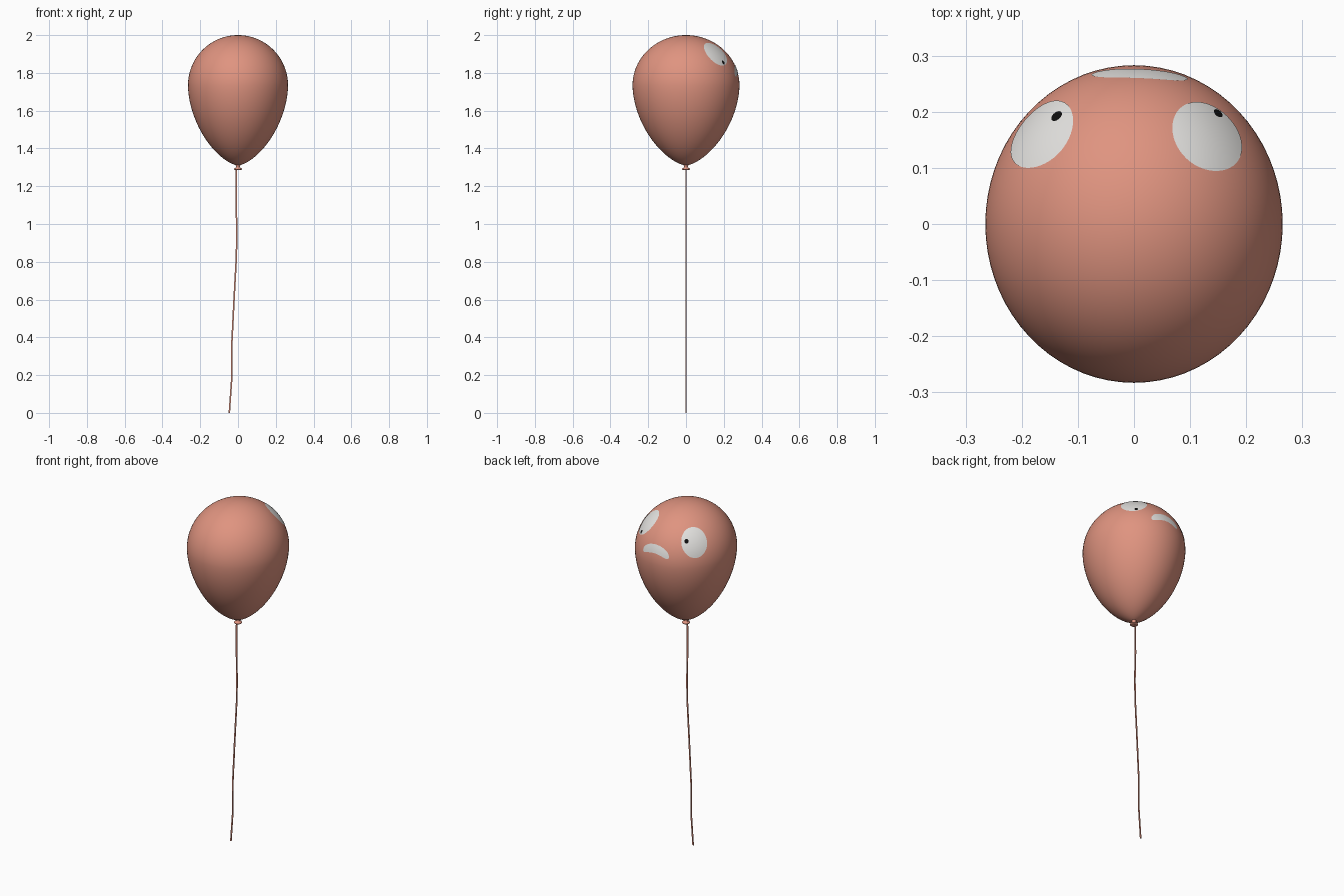
import bpy, bmesh, math
from mathutils import Vector

if "Cube" in bpy.data.objects:
    bpy.data.objects.remove(bpy.data.objects["Cube"])

RX, RY, RZ = 0.265, 0.283, 0.266     # balloon radii
MID = Vector((0, 0, 1.734))          # widest level
BOTTOM = 1.31


def material(name, rgb):
    m = bpy.data.materials.new(name)
    m.diffuse_color = (*rgb, 1)
    m.use_nodes = True
    m.node_tree.nodes["Principled BSDF"].inputs["Base Color"].default_value = m.diffuse_color
    return m


SALMON = material("salmon rubber", (0.74, 0.295, 0.215))
WHITE = material("white paint", (0.78, 0.77, 0.75))
BLACK = material("black paint", (0.004, 0.004, 0.004))


def make(name, bm, mat, smooth=True):
    me = bpy.data.meshes.new(name)
    bm.to_mesh(me)
    bm.free()
    me.materials.append(mat)
    for p in me.polygons:
        p.use_smooth = smooth
    ob = bpy.data.objects.new(name, me)
    bpy.context.collection.objects.link(ob)
    return ob


def lathe(name, profile, sx, sy, mat, n=72):
    """Turn (radius, z) points around z, with closed ends."""
    bm = bmesh.new()
    rings = [[bm.verts.new((r * sx * math.cos(2 * math.pi * i / n),
                            r * sy * math.sin(2 * math.pi * i / n), z))
              for i in range(n)] for r, z in profile]
    for a, b in zip(rings, rings[1:]):
        for i in range(n):
            j = (i + 1) % n
            bm.faces.new((a[i], a[j], b[j], b[i]))
    bm.faces.new(rings[0])
    bm.faces.new(rings[-1])
    bmesh.ops.recalc_face_normals(bm, faces=bm.faces)
    return make(name, bm, mat)


def on_skin(p, lift):
    """Push a point radially onto the upper ellipsoid, slightly raised."""
    d = Vector(p) - MID
    k = math.sqrt((d.x / RX) ** 2 + (d.y / RY) ** 2 + (d.z / RZ) ** 2)
    return MID + d / k * (1 + lift)


def patch(name, grid, mat, lift):
    """Painted patch: a grid of points wrapped over the skin."""
    bm = bmesh.new()
    rows = [[bm.verts.new(on_skin(p, lift)) for p in row] for row in grid]
    for a, b in zip(rows, rows[1:]):
        for i in range(len(a) - 1):
            bm.faces.new((a[i], a[i + 1], b[i + 1], b[i]))
    bmesh.ops.remove_doubles(bm, verts=bm.verts, dist=1e-5)
    bm.normal_update()
    for f in bm.faces:
        if f.normal.dot(f.calc_center_median() - MID) < 0:
            f.normal_flip()
    return make(name, bm, mat)


def oval(name, x, y, wide, tall, mat, lift):
    """Oval patch centred at (x, y) seen from above."""
    z = MID.z + RZ * math.sqrt(1 - (x / RX) ** 2 - (y / RY) ** 2)
    c = Vector((x, y, z))
    n = Vector((x / RX ** 2, y / RY ** 2, (z - MID.z) / RZ ** 2)).normalized()
    side = Vector((0, 0, 1)).cross(n).normalized()
    up = n.cross(side)
    grid = [[c + side * wide * k / 8 * math.cos(math.pi * i / 24)
             + up * tall * k / 8 * math.sin(math.pi * i / 24)
             for i in range(49)] for k in range(9)]
    return patch(name, grid, mat, lift)


# Balloon body: tapered lower part, ellipsoid upper part
profile = []
for i in range(33):
    t = math.sin(math.pi / 2 * (1 - i / 32))
    r = (1 - t ** 1.8) ** 0.65 if t < 1 else 0
    profile.append((max(r, 0.02), MID.z - (MID.z - BOTTOM) * t))
for i in range(1, 33):
    a = math.pi / 2 * i / 32
    profile.append((max(math.cos(a), 0.002), MID.z + RZ * math.sin(a)))
lathe("balloon_body", profile, RX, RY, SALMON)

# Tied knot and flared lip
lathe("balloon_knot", [(0.016, 1.316), (0.010, 1.306), (0.009, 1.299),
                       (0.019, 1.296), (0.022, 1.291), (0.019, 1.287),
                       (0.008, 1.289)], 1, 1, SALMON, 24)

# Eyes and pupils
oval("left_eye", -0.170, 0.165, 0.072, 0.087, WHITE, 0.005)
oval("right_eye", 0.135, 0.161, 0.072, 0.083, WHITE, 0.005)
oval("left_pupil", -0.137, 0.191, 0.011, 0.012, BLACK, 0.008)
oval("right_pupil", 0.149, 0.196, 0.009, 0.011, BLACK, 0.008)

# Mouth: an arched band with rounded ends
mouth = []
for i in range(41):
    t = math.sin(math.pi * (i / 40 - 0.5))
    half = 0.025 * (1 - t ** 6) ** 0.5 if abs(t) < 1 else 0
    z = 1.82 - 0.028 * t * t
    x = 0.01 + 0.085 * t
    y = RY * math.sqrt(1 - (x / RX) ** 2 - ((z - MID.z) / RZ) ** 2)
    mouth.append([(x, y, z + half * k / 3) for k in range(-3, 4)])
patch("mouth", mouth, WHITE, 0.005)

# String: a narrow ribbon following a gentle wave
path = [(-0.046, 0), (-0.034, 0.17), (-0.033, 0.36), (-0.021, 0.6),
        (-0.009, 0.82), (-0.006, 0.95), (-0.010, 1.12), (-0.009, 1.3)]
bm = bmesh.new()
rings = [[bm.verts.new((x + dx, dy, z)) for dx, dy in
          ((-0.004, -0.002), (0.004, -0.002), (0.004, 0.002), (-0.004, 0.002))]
         for x, z in path]
for a, b in zip(rings, rings[1:]):
    for i in range(4):
        j = (i + 1) % 4
        bm.faces.new((a[i], a[j], b[j], b[i]))
bm.faces.new(rings[0])
bm.faces.new(rings[-1])
bmesh.ops.recalc_face_normals(bm, faces=bm.faces)
make("string", bm, SALMON, smooth=False)
